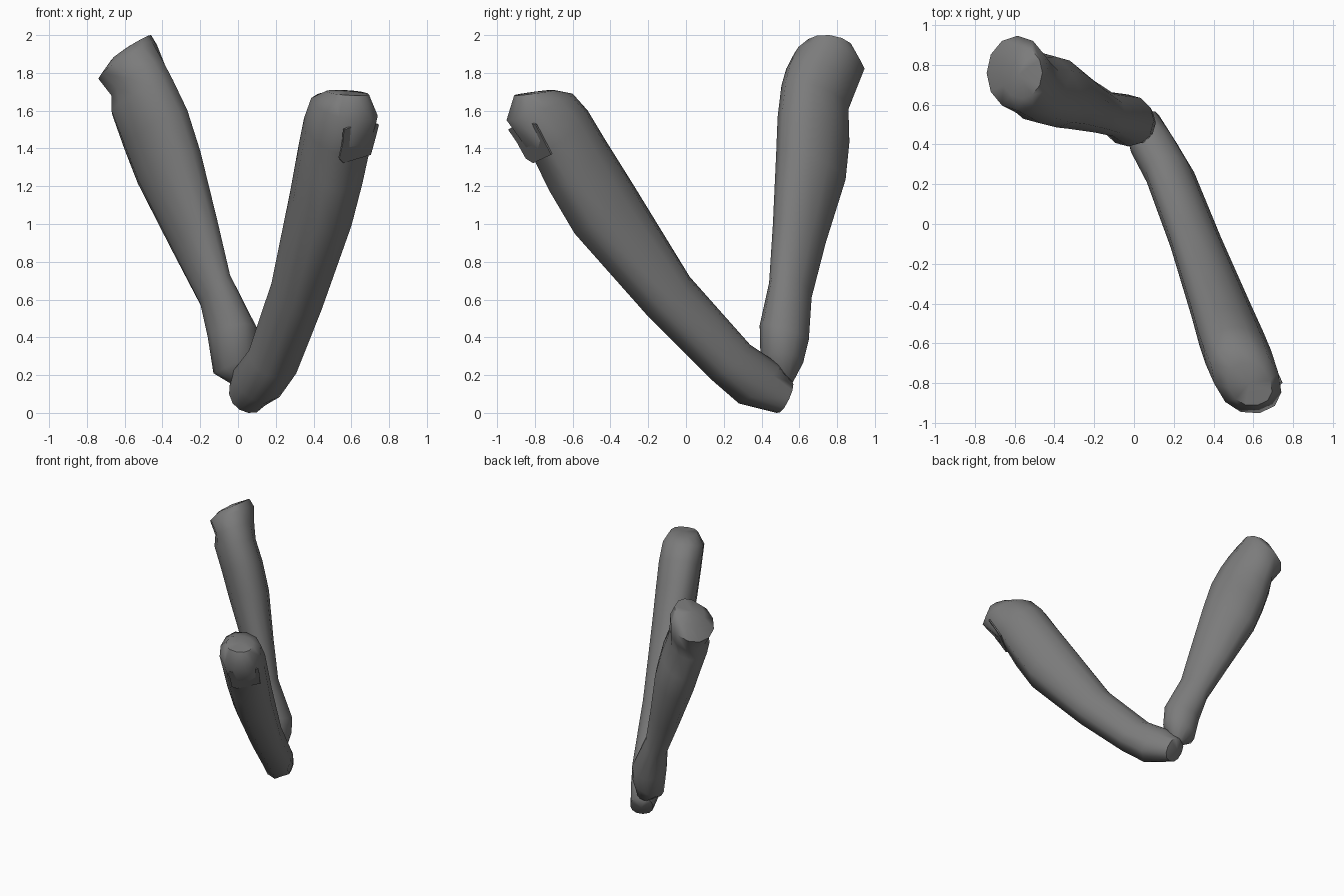
import bpy, bmesh, math
from mathutils import Vector

if "Cube" in bpy.data.objects:
    bpy.data.objects.remove(bpy.data.objects["Cube"])

SIDES = 12
grey = bpy.data.materials.new("dark_grey")
grey.diffuse_color = (0.2, 0.2, 0.2, 1)
grey.use_nodes = True
grey.node_tree.nodes["Principled BSDF"].inputs["Base Color"].default_value = grey.diffuse_color


def finish(name, bm, angle):
    bmesh.ops.recalc_face_normals(bm, faces=bm.faces)
    mesh = bpy.data.meshes.new(name)
    bm.to_mesh(mesh)
    bm.free()
    mesh.materials.append(grey)
    ob = bpy.data.objects.new(name, mesh)
    bpy.context.collection.objects.link(ob)
    bpy.ops.object.select_all(action='DESELECT')
    ob.select_set(True)
    bpy.context.view_layer.objects.active = ob
    bpy.ops.object.shade_smooth_by_angle(angle=math.radians(angle))
    return ob


def power(v, e):
    return math.copysign(abs(v) ** e, v)


def limb(rings, poles, box, groove=None, groove_rings=()):
    """Loft rounded rings, each given by two opposite points and a half-width vector."""
    bm = bmesh.new()
    loops = []
    for k, (p, q, w) in enumerate(rings):
        mid, half = (p + q) / 2, (p - q) / 2
        loop = []
        for i in range(SIDES):
            a = 2 * math.pi * i / SIDES
            f = 0.85 if i == groove and k in groove_rings else 1
            loop.append(bm.verts.new(mid + f * (half * power(math.cos(a), box)
                                                + w * power(math.sin(a), box))))
        loops.append(loop)
    for a, b in zip(loops, loops[1:]):
        for i in range(SIDES):
            j = (i + 1) % SIDES
            bm.faces.new((a[i], a[j], b[j], b[i]))
    # domed ends
    for loop, pole in ((loops[0], poles[0]), (loops[-1], poles[1])):
        tip = bm.verts.new(pole)
        for i in range(SIDES):
            bm.faces.new((loop[i], loop[(i + 1) % SIDES], tip))
    return bm


# Front limb: upper y, z, lower y, z, sideways centre, half width
SIDE = Vector((0.936, 0.352, 0))


def on_plane(y, z, u):
    return Vector(((u - 0.352 * y) / 0.936, y, z))


front = [
    (0.56, 0.17, 0.48, 0.00, 0.220, 0.090),
    (0.49, 0.26, 0.28, 0.05, 0.228, 0.115),
    (0.34, 0.36, 0.13, 0.18, 0.254, 0.120),
    (0.02, 0.72, -0.20, 0.51, 0.258, 0.127),
    (-0.28, 1.21, -0.59, 0.95, 0.257, 0.150),
    (-0.43, 1.45, -0.72, 1.17, 0.255, 0.162),
    (-0.52, 1.60, -0.82, 1.36, 0.255, 0.166),
    (-0.60, 1.69, -0.95, 1.55, 0.255, 0.160),
    (-0.70, 1.71, -0.91, 1.68, 0.260, 0.105),
]
rings = []
for a, b, c, d, u, w in front:
    p, q = on_plane(a, b, u), on_plane(c, d, u)
    rings.append((p, q, SIDE * w - (p - q) * 0.08))   # section leans down to the outside
bm = limb(rings, (on_plane(0.54, 0.08, 0.22), on_plane(-0.80, 1.70, 0.26)), 0.9,
          groove=5, groove_rings=range(1, 6))

# Flatten the underside just below the tip
normal = Vector((0.58, -0.65, -0.49)).normalized()
centre = Vector((0.64, -0.81, 1.43))
for v in bm.verts:
    out = (v.co - centre).dot(normal)
    if 1.3 < v.co.z < 1.53 and out > 0:
        v.co -= normal * out
finish("front_limb", bm, 60)

# Flat facet plate on the flattened underside
bm = bmesh.new()
corners = [(0.56, -0.94, 1.50), (0.70, -0.87, 1.54), (0.74, -0.79, 1.53), (0.735, -0.77, 1.47),
           (0.70, -0.71, 1.37), (0.55, -0.80, 1.33), (0.52, -0.83, 1.36), (0.55, -0.89, 1.44)]
flat = [Vector(c) - normal * (Vector(c) - centre).dot(normal) for c in corners]
outer = [bm.verts.new(c + normal * 0.006) for c in flat]
inner = [bm.verts.new(c - normal * 0.003) for c in flat]
bm.faces.new(outer)
bm.faces.new(inner)
for i in range(8):
    j = (i + 1) % 8
    bm.faces.new((outer[i], outer[j], inner[j], inner[i]))
finish("tip_facet", bm, 30)

# Rear limb: left x, z, right x, z, near y, far y, lean of the section in x and z
rear = [
    (-0.03, 0.15, 0.07, 0.19, 0.46, 0.57, 0, 0),
    (-0.13, 0.21, 0.11, 0.32, 0.395, 0.62, 0, 0),
    (-0.16, 0.40, 0.10, 0.45, 0.39, 0.65, 0, -0.30),
    (-0.20, 0.58, -0.04, 0.72, 0.44, 0.665, -0.15, -0.35),
    (-0.36, 0.90, -0.11, 1.00, 0.46, 0.74, -0.25, -0.35),
    (-0.53, 1.24, -0.20, 1.36, 0.477, 0.845, -0.25, -0.35),
    (-0.60, 1.42, -0.27, 1.58, 0.485, 0.865, -0.25, -0.35),
    (-0.67, 1.60, -0.34, 1.74, 0.505, 0.86, -0.20, -0.35),
    (-0.67, 1.68, -0.39, 1.85, 0.53, 0.90, -0.10, -0.30),
    (-0.74, 1.77, -0.43, 1.95, 0.57, 0.945, 0, -0.20),
    (-0.67, 1.87, -0.46, 2.00, 0.63, 0.89, 0, -0.10),
]
rings = []
for a, b, c, d, e, f, lx, lz in rear:
    y, r = (e + f) / 2, (f - e) / 2
    rings.append((Vector((a, y, b)), Vector((c, y, d)), Vector((lx * r, r, lz * r))))
bm = limb(rings, (Vector((0.03, 0.52, 0.16)), Vector((-0.58, 0.75, 1.94))), 1.0)
finish("rear_limb", bm, 60)
